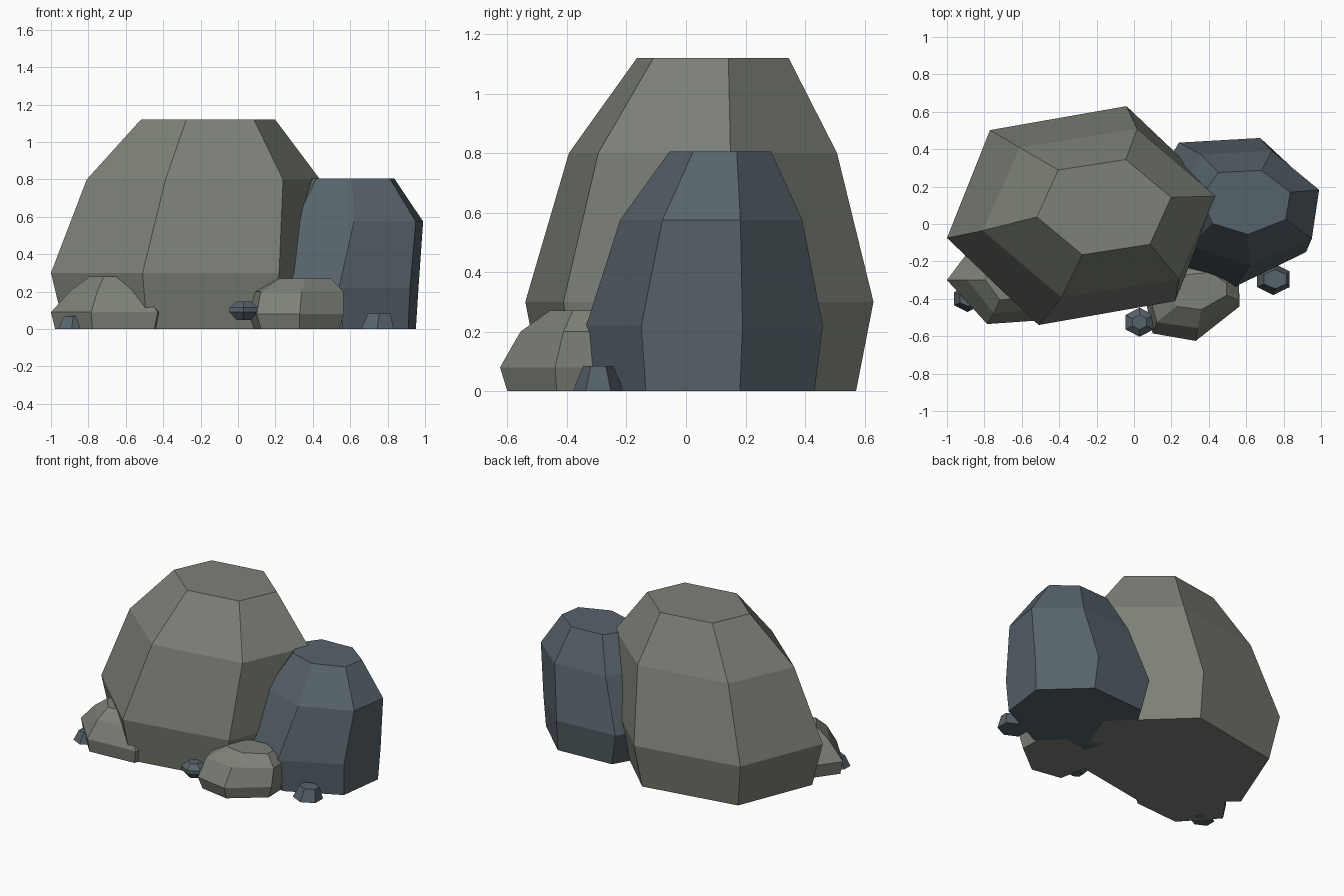
import bpy
import bmesh
from math import cos, sin, pi

default_cube = bpy.data.objects.get("Cube")
if default_cube:
    bpy.data.objects.remove(default_cube, do_unlink=True)


def make_material(name, red, green, blue):
    material = bpy.data.materials.new(name)
    material.use_nodes = True
    color = (red, green, blue, 1)
    material.diffuse_color = color
    shader = material.node_tree.nodes.get("Principled BSDF")
    shader.inputs["Base Color"].default_value = color
    shader.inputs["Roughness"].default_value = 0.9
    return material


def polygon(sides, radius_x, radius_y, turn=0):
    """Regular outline stretched along x and y."""
    angles = [turn + 2 * pi * i / sides for i in range(sides)]
    return [(radius_x * cos(a), radius_y * sin(a)) for a in angles]


def make_rock(name, material, center, outline, layers):
    """Stack scaled copies of an outline.

    Each layer holds height, scale x, scale y, shift x, shift y.
    """
    bm = bmesh.new()
    rings = []
    for height, scale_x, scale_y, shift_x, shift_y in layers:
        ring = []
        for x, y in outline:
            px = center[0] + shift_x + x * scale_x
            py = center[1] + shift_y + y * scale_y
            ring.append(bm.verts.new((px, py, height)))
        rings.append(ring)

    # Flat base, faceted sides and flat cap
    count = len(outline)
    bm.faces.new(reversed(rings[0]))
    for lower, upper in zip(rings, rings[1:]):
        for i in range(count):
            j = (i + 1) % count
            bm.faces.new((lower[i], lower[j], upper[j], upper[i]))
    bm.faces.new(rings[-1])
    bmesh.ops.recalc_face_normals(bm, faces=bm.faces[:])

    mesh = bpy.data.meshes.new(name)
    bm.to_mesh(mesh)
    bm.free()
    mesh.materials.append(material)
    rock = bpy.data.objects.new(name, mesh)
    bpy.context.collection.objects.link(rock)
    return rock


def recenter(points, center):
    return [(x - center[0], y - center[1]) for x, y in points]


moss_grey = make_material("moss grey stone", 0.205, 0.22, 0.185)
slate_blue = make_material("slate blue stone", 0.094, 0.123, 0.145)

# Large boulder: six-sided, opposite corners mirrored through the centre
half = [(0.725, 0.12), (0.235, 0.585), (-0.495, 0.457)]
boulder_outline = half + [(-x, -y) for x, y in half]
make_rock("large_boulder", moss_grey, (-0.275, 0.045), boulder_outline, [
    (0, 0.9, 0.9, 0, 0),
    (0.3, 1, 1, 0, 0),
    (0.8, 0.86, 0.77, 0.09, 0.012),
    (1.12, 0.495, 0.435, 0.115, 0.045),
])

# Tall boulder: seven-sided, leaning to the left
center = (0.54, 0.0625)
points = [(0.54, -0.335), (0.92, -0.15), (0.965, 0.19), (0.675, 0.46),
          (0.24, 0.435), (0.06, 0.13), (0.18, -0.2)]
make_rock("tall_boulder", slate_blue, center, recenter(points, center), [
    (0, 0.92, 0.93, 0.02, 0),
    (0.22, 1, 1, 0, 0),
    (0.575, 0.87, 0.77, 0.08, 0.022),
    (0.805, 0.53, 0.43, 0.07, 0.053),
])

# Low rock in front
center = (0.33, -0.38)
points = [(0.33, -0.625), (0.565, -0.44), (0.56, -0.29), (0.42, -0.15),
          (0.2, -0.18), (0.06, -0.4), (0.1, -0.585)]
make_rock("front_rock", moss_grey, center, recenter(points, center), [
    (0, 0.9, 0.9, 0, 0),
    (0.08, 1, 1, 0, 0),
    (0.2, 0.95, 0.78, 0.01, 0.015),
    (0.27, 0.58, 0.42, 0.03, 0.025),
])

# Low rock at the right side
center = (-0.68, -0.3)
points = [(-1, -0.3), (-0.785, -0.535), (-0.43, -0.51), (-0.35, -0.25),
          (-0.5, -0.08), (-0.85, -0.1)]
make_rock("side_rock", moss_grey, center, recenter(points, center), [
    (0, 0.93, 0.95, 0, 0),
    (0.09, 1, 1, 0, 0),
    (0.21, 0.66, 0.75, 0, 0),
    (0.28, 0.36, 0.45, 0, 0),
])

# Pebbles
make_rock("front_pebble", slate_blue, (0.03, -0.525),
          polygon(6, 0.086, 0.078, pi / 6), [
    (0.048, 0.5, 0.5, 0, 0),
    (0.09, 1, 1, 0, 0),
    (0.115, 1, 1, 0, 0),
    (0.147, 0.5, 0.5, 0, 0),
])
for name, spot, radius in [("left_pebble", (0.745, -0.295), 0.1),
                           ("right_pebble", (-0.89, -0.4), 0.083)]:
    make_rock(name, slate_blue, spot, polygon(6, radius, radius * 0.85, pi / 6), [
        (0, 1, 1, 0, 0),
        (radius * 0.84, 0.7, 0.6, 0.01, 0),
    ])
